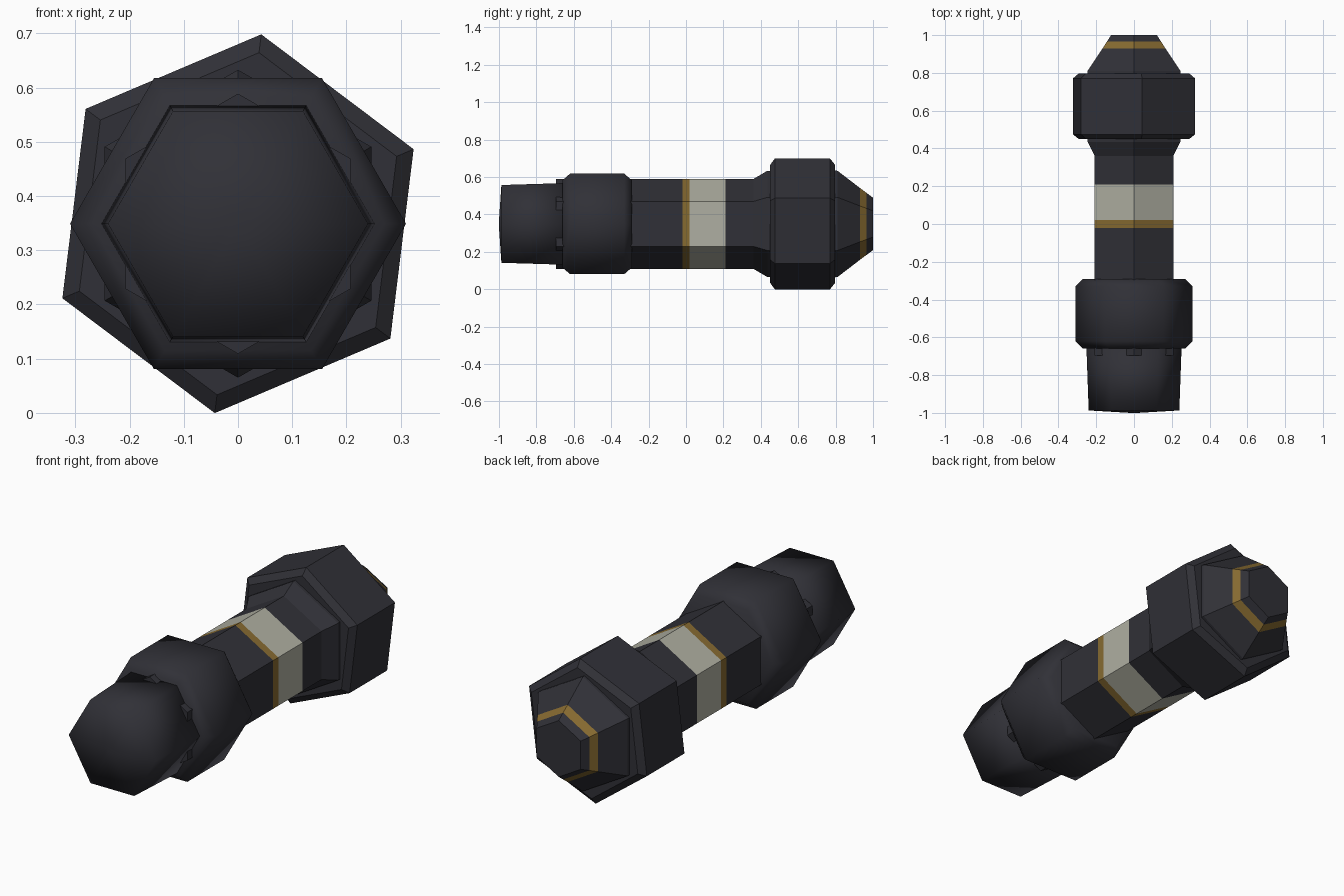
import bpy, bmesh, math

if "Cube" in bpy.data.objects:
    bpy.data.objects.remove(bpy.data.objects["Cube"])

AXIS_Z = 0.349   # height of the long axis, which runs along y


def material(name, rgb):
    m = bpy.data.materials.new(name)
    m.diffuse_color = (*rgb, 1)
    m.use_nodes = True
    m.node_tree.nodes["Principled BSDF"].inputs["Base Color"].default_value = m.diffuse_color
    return m


DARK = material("dark metal", (0.03, 0.03, 0.038))
GOLD = material("gold", (0.24, 0.145, 0.03))
PALE = material("pale grey", (0.43, 0.43, 0.36))
MATS = [DARK, GOLD, PALE]


def hex_part(name, profile, phase, bands=(), smooth=False):
    """Six-sided loft along y. profile: (y, radius); bands: (y0, y1, material)."""
    bm = bmesh.new()
    rings = []
    for y, r in profile:
        ring = []
        for k in range(6):
            a = math.radians(phase + 60 * k)
            ring.append(bm.verts.new((r * math.cos(a), y, AXIS_Z + r * math.sin(a))))
        rings.append(ring)
    for a, b in zip(rings, rings[1:]):
        for k in range(6):
            bm.faces.new((a[k], a[(k + 1) % 6], b[(k + 1) % 6], b[k]))
    bm.faces.new(rings[0])
    bm.faces.new(rings[-1])
    bmesh.ops.recalc_face_normals(bm, faces=bm.faces)
    for f in bm.faces:
        f.smooth = smooth
        y = f.calc_center_median().y
        for y0, y1, index in bands:
            if y0 < y < y1 and len(f.verts) == 4:
                f.material_index = index
    me = bpy.data.meshes.new(name)
    bm.to_mesh(me)
    bm.free()
    for m in MATS:
        me.materials.append(m)
    ob = bpy.data.objects.new(name, me)
    bpy.context.collection.objects.link(ob)
    return ob


# Central shaft with pale and gold bands
hex_part("shaft", [(-0.695, 0.24), (-0.02, 0.24), (0.02, 0.24), (0.21, 0.24), (0.5, 0.24)],
         90, [(-0.02, 0.02, 1), (0.02, 0.21, 2)])

# Flared collar in front of the rear nut
hex_part("collar", [(0.36, 0.24), (0.435, 0.284), (0.47, 0.284)], 90)

# Large rear nut with chamfered ends, turned against the shaft
hex_part("rear_nut", [(0.45, 0.318), (0.475, 0.352), (0.77, 0.352), (0.797, 0.318)], 23)

# Tapered tail with a gold ring
hex_part("tail_cone", [(0.78, 0.287), (0.81, 0.284), (0.93, 0.192), (0.965, 0.166), (1.0, 0.14)],
         90, [(0.93, 0.965, 1)])

# Rounded front sleeve
hex_part("front_sleeve", [(-0.66, 0.27), (-0.62, 0.31), (-0.33, 0.31), (-0.29, 0.27)],
         0, smooth=True)

# Front cap, slightly domed
hex_part("front_cap", [(-1.0, 0.02), (-0.987, 0.24), (-0.65, 0.252)], 0, smooth=True)
